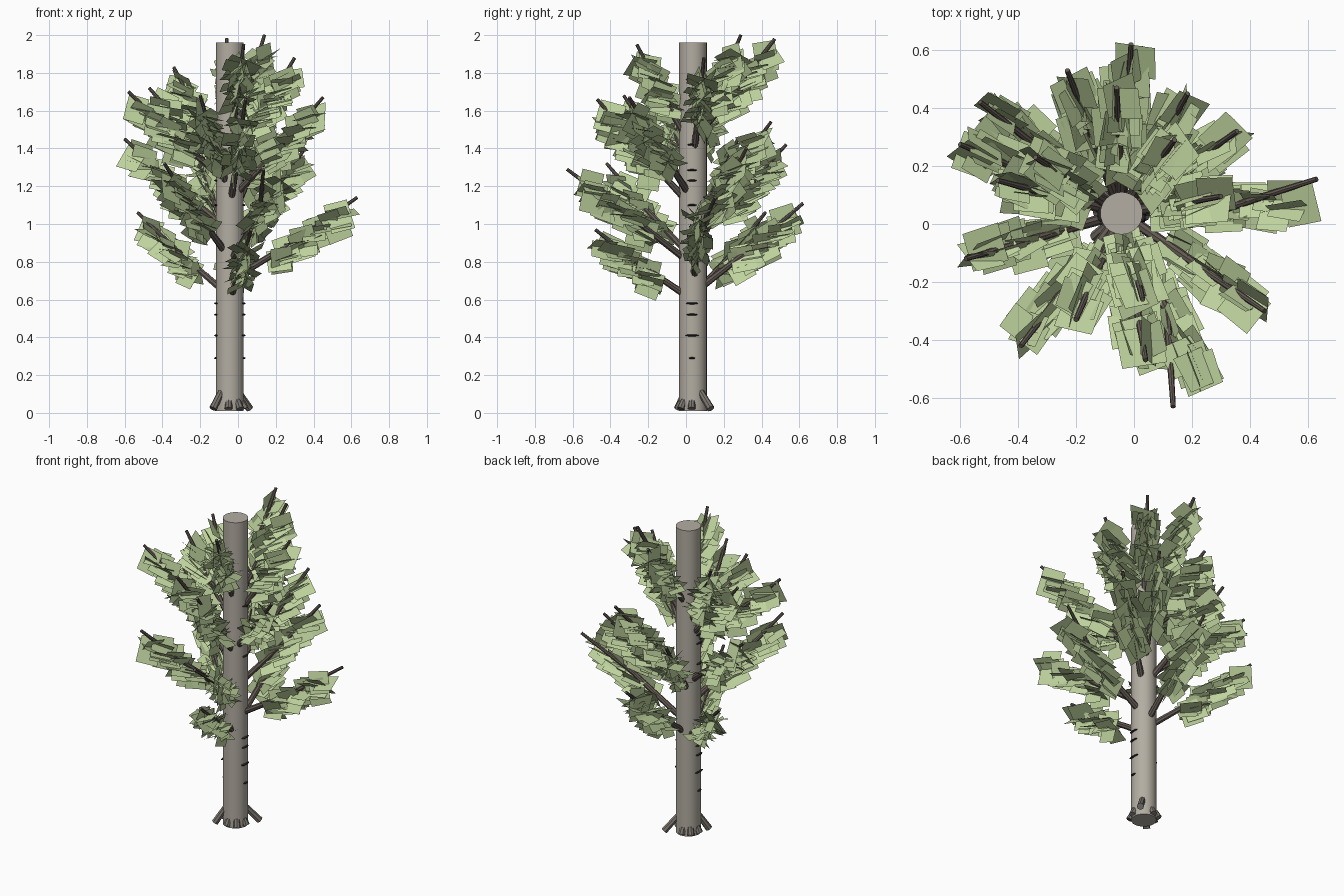
import bpy, bmesh, math, random
from mathutils import Vector, Matrix

if "Cube" in bpy.data.objects:
    bpy.data.objects.remove(bpy.data.objects["Cube"])

random.seed(7)
CX, CY, R = -0.043, 0.037, 0.073


def material(name, rgb):
    m = bpy.data.materials.new(name)
    m.diffuse_color = (*rgb, 1)
    m.use_nodes = True
    m.node_tree.nodes["Principled BSDF"].inputs["Base Color"].default_value = m.diffuse_color
    return m


BARK = material("bark_grey", (0.45, 0.42, 0.36))
ROOT = material("root_grey", (0.2, 0.18, 0.16))
WOOD = material("branch_brown", (0.13, 0.105, 0.09))
MARK = material("bark_mark", (0.02, 0.02, 0.02))
LEAF = material("leaf_green", (0.52, 0.65, 0.34))


def add_object(name, bm, mat, smooth=False):
    me = bpy.data.meshes.new(name)
    bm.to_mesh(me)
    bm.free()
    me.materials.append(mat)
    ob = bpy.data.objects.new(name, me)
    bpy.context.collection.objects.link(ob)
    if smooth:
        bpy.context.view_layer.objects.active = ob
        ob.select_set(True)
        bpy.ops.object.shade_smooth_by_angle()
        ob.select_set(False)
    return ob


def tube(bm, a, b, r1, r2, sides=8):
    d = b - a
    m = Matrix.Translation((a + b) / 2) @ d.to_track_quat('Z', 'Y').to_matrix().to_4x4()
    bmesh.ops.create_cone(bm, cap_ends=True, segments=sides, radius1=r1,
                          radius2=r2, depth=d.length, matrix=m)


# trunk
bm = bmesh.new()
tube(bm, Vector((CX, CY, 0.01)), Vector((CX, CY, 1.96)), R, R, 32)
add_object("trunk", bm, BARK, True)

# two long flared roots and short stubs: angle, outward reach, top height
bm = bmesh.new()
for deg, reach, top in [(42, 0.14, 0.11), (222, 0.12, 0.11), (265, 0.08, 0.06),
                        (310, 0.085, 0.065), (355, 0.08, 0.06), (95, 0.08, 0.06),
                        (135, 0.085, 0.065), (178, 0.08, 0.06)]:
    d = Vector((math.cos(math.radians(deg)), math.sin(math.radians(deg)), 0))
    c = Vector((CX, CY, 0))
    tube(bm, c + d * reach + Vector((0, 0, 0.022)),
         c + d * 0.062 + Vector((0, 0, top)), 0.021, 0.018)
add_object("roots", bm, ROOT, True)

# dark lens-shaped bark marks on both sides of the trunk
bm = bmesh.new()
for z, w in [(0.29, 0.035), (0.41, 0.075), (0.52, 0.06), (0.58, 0.065),
             (1.1, 0.05), (1.23, 0.05), (1.285, 0.055), (1.42, 0.05)]:
    for s in (-1, 1):
        bmesh.ops.create_uvsphere(bm, u_segments=12, v_segments=6, radius=0.5,
                                  matrix=Matrix.Translation((CX + s * R * 0.98, CY - 0.005, z))
                                  @ Matrix.Diagonal((0.024, w, 0.011, 1)))
add_object("bark_marks", bm, MARK)

# branch tips (x, y, z) and height of the branch base
BRANCHES = [
    (0.63, 0.155, 1.14, 0.73), (0.45, -0.30, 1.67, 1.17), (0.135, -0.63, 1.29, 0.82),
    (0.04, -0.47, 1.66, 1.14), (0.07, -0.48, 0.97, 0.63), (-0.39, -0.42, 1.32, 0.86),
    (-0.20, -0.33, 1.68, 1.22), (-0.58, -0.12, 1.70, 1.25), (-0.60, 0.275, 1.45, 1.00),
    (-0.47, 0.15, 1.72, 1.30), (-0.53, 0.42, 1.06, 0.65), (-0.34, 0.23, 1.83, 1.38),
    (-0.23, 0.53, 1.42, 0.95), (-0.06, 0.47, 1.98, 1.50), (-0.01, 0.62, 1.11, 0.67),
    (0.185, 0.45, 1.54, 1.07), (0.355, 0.32, 1.40, 0.93), (0.14, 0.29, 2.00, 1.50),
    (0.30, 0.095, 1.88, 1.40), (0.03, -0.26, 1.95, 1.48),
]
# branches that bend away from their leaves: sideways turn and leaf range
BENT = {0: (-7, 0.86), 2: (10, 0.88)}


def leaf_card(bm, centre, along, spin, length, width):
    q = along.to_track_quat('X', 'Z').to_matrix().to_4x4()
    m = (Matrix.Translation(centre) @ q @ Matrix.Rotation(spin, 4, 'X')
         @ Matrix.Diagonal((length, width, 1, 1)))
    bmesh.ops.create_grid(bm, x_segments=1, y_segments=1, size=0.5, matrix=m)


for i, (x, y, z, base) in enumerate(BRANCHES):
    tip = Vector((x, y, z))
    axis = Vector((CX, CY, base))
    out = Vector((x - CX, y - CY, 0)).normalized()
    turn, last = BENT.get(i, (0, 0.87))
    yaw = Matrix.Rotation(math.radians(turn), 3, 'Z')
    # tapering branch
    bm = bmesh.new()
    start = axis + out * 0.05
    mid = axis + yaw @ (start.lerp(tip, 0.5) - axis) - Vector((0, 0, 0.012))
    tube(bm, start, mid, 0.019, 0.014)
    tube(bm, mid, tip, 0.014, 0.009)
    add_object(f"branch_{i + 1}", bm, WOOD, True)
    # clumps of crossed leaf cards, flatter than the branch, along its outer part
    bm = bmesh.new()
    leaf_dir = yaw @ out + Vector((0, 0, 0.3))
    for k in range(8):
        t = 0.36 + (last - 0.36) * k / 7
        p = axis + yaw @ (start.lerp(tip, t) - axis) - Vector((0, 0, 0.05))
        spin = random.uniform(0, math.pi)
        for j in range(3):
            jit = Vector([random.uniform(-0.025, 0.025) for _ in range(3)])
            lean = Vector([random.uniform(-0.2, 0.2) for _ in range(3)])
            leaf_card(bm, p + jit, (leaf_dir + lean).normalized(), spin + j * math.pi / 3,
                      random.uniform(0.11, 0.14), random.uniform(0.13, 0.17))
    add_object(f"leaves_{i + 1}", bm, LEAF)
